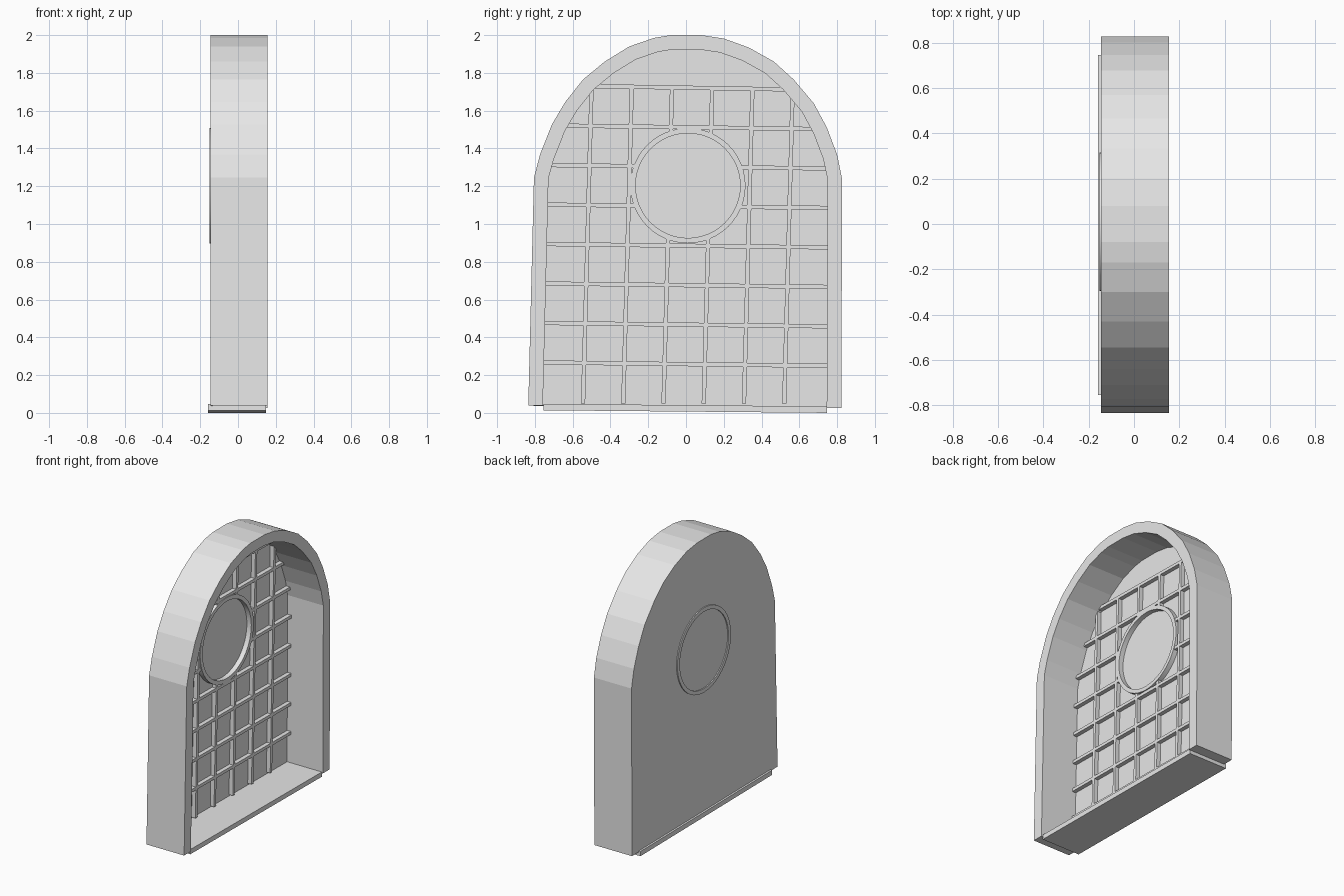
import bpy, bmesh, math
from mathutils import Vector, Matrix

cube = bpy.data.objects.get("Cube")
if cube:
    bpy.data.objects.remove(cube, do_unlink=True)

GREY = (0.8, 0.8, 0.8, 1)
mat = bpy.data.materials.new("plain_grey")
mat.use_nodes = True
mat.diffuse_color = GREY
mat.node_tree.nodes["Principled BSDF"].inputs["Base Color"].default_value = GREY

BACK, PANEL, RIDGE, FRONT = -0.145, -0.13, -0.10, 0.155
WALL = 0.077
RING_C, RING_OUT, RING_IN = Vector((0.01, 1.203)), 0.305, 0.277


def finish(name, bm):
    bmesh.ops.recalc_face_normals(bm, faces=bm.faces)
    mesh = bpy.data.meshes.new(name)
    bm.to_mesh(mesh)
    bm.free()
    mesh.materials.append(mat)
    obj = bpy.data.objects.new(name, mesh)
    bpy.context.collection.objects.link(obj)
    return obj


def add_box(bm, centre, size, tilt):
    m = (Matrix.Translation(centre) @ Matrix.Rotation(tilt, 4, 'X')
         @ Matrix.Diagonal((*size, 1)))
    bmesh.ops.create_cube(bm, size=1, matrix=m)


# Arched shell: outer outline in (y, z), slightly uneven by design
outline = [Vector(p) for p in (
    (-.835, .038), (-.805, 1.245), (-.773, 1.367), (-.71, 1.527), (-.64, 1.645),
    (-.545, 1.765), (-.43, 1.86), (-.3, 1.94), (-.17, 1.985), (-.08, 2),
    (.08, 2), (.2, 1.982), (.333, 1.934), (.465, 1.86), (.57, 1.765),
    (.677, 1.638), (.746, 1.51), (.8, 1.367), (.827, 1.235), (.822, .026))]
inset = []
for i, p in enumerate(outline):
    if i in (0, len(outline) - 1):
        inset.append(p + Vector((WALL if i == 0 else -WALL, 0)))
        continue
    t = (outline[i + 1] - outline[i - 1]).normalized()
    inset.append(p + Vector((t.y, -t.x)) * WALL)

bm = bmesh.new()
rings = [[bm.verts.new((x, p.x, p.y)) for p in pts]
         for pts, x in ((outline, BACK), (outline, FRONT),
                        (inset, FRONT), (inset, PANEL))]
for a, b in zip(rings, rings[1:]):
    for i in range(len(outline) - 1):
        bm.faces.new((a[i], a[i + 1], b[i + 1], b[i]))
bm.faces.new(rings[0])
bm.faces.new(rings[-1])
bm.faces.new([r[0] for r in rings] + [r[-1] for r in reversed(rings)])
finish("arched_shell", bm)

# Sill slab under the opening
bm = bmesh.new()
add_box(bm, (-0.006, -0.004, 0.024), (0.306, 1.5, 0.034), -0.009)
finish("sill_slab", bm)

# Round window ring, passing through the panel
bm = bmesh.new()
SEG = 48
loops = []
for r, x in ((RING_OUT, -0.152), (RING_OUT, -0.095), (RING_IN, -0.095), (RING_IN, -0.152)):
    loops.append([bm.verts.new((x, RING_C.x + r * math.cos(k * math.tau / SEG),
                                RING_C.y + r * math.sin(k * math.tau / SEG)))
                  for k in range(SEG)])
for j in range(4):
    a, b = loops[j], loops[(j + 1) % 4]
    for k in range(SEG):
        n = (k + 1) % SEG
        bm.faces.new((a[k], a[n], b[n], b[k]))
ring = finish("window_ring", bm)
bpy.context.view_layer.objects.active = ring
ring.select_set(True)
bpy.ops.object.shade_smooth_by_angle()


# Raised lattice: bars are interrupted where they meet the ring
def add_bar(bm, start, end):
    d = end - start
    length = d.length
    d.normalize()
    along = (RING_C - start).dot(d)
    dist = (RING_C - start - d * along).length
    spans = [(0, length)]
    if dist < RING_OUT - 0.015:
        half = math.sqrt((RING_OUT - 0.01) ** 2 - dist ** 2)
        spans = [(0, along - half), (along + half, length)]
    for s, e in spans:
        mid = start + d * (s + e) / 2
        add_box(bm, ((PANEL + RIDGE) / 2 - 0.002, mid.x, mid.y),
                (RIDGE - PANEL + 0.004, e - s, 0.022), math.atan2(d.y, d.x))


bm = bmesh.new()
for k in range(8):
    z = 0.258 + 0.209 * k
    left, right = {7: (-0.5, 0.565), 6: (-0.66, 0.68)}.get(k, (-0.755, 0.76))
    if k == 5:
        left, right = -0.73, 0.745
    add_bar(bm, Vector((left, z + 0.009)), Vector((right, z - 0.009)))
for k in range(6):
    add_bar(bm, Vector((-0.545 + 0.213 * k, 0.05)), Vector((-0.5 + 0.213 * k, 1.725)))
finish("lattice_bars", bm)
